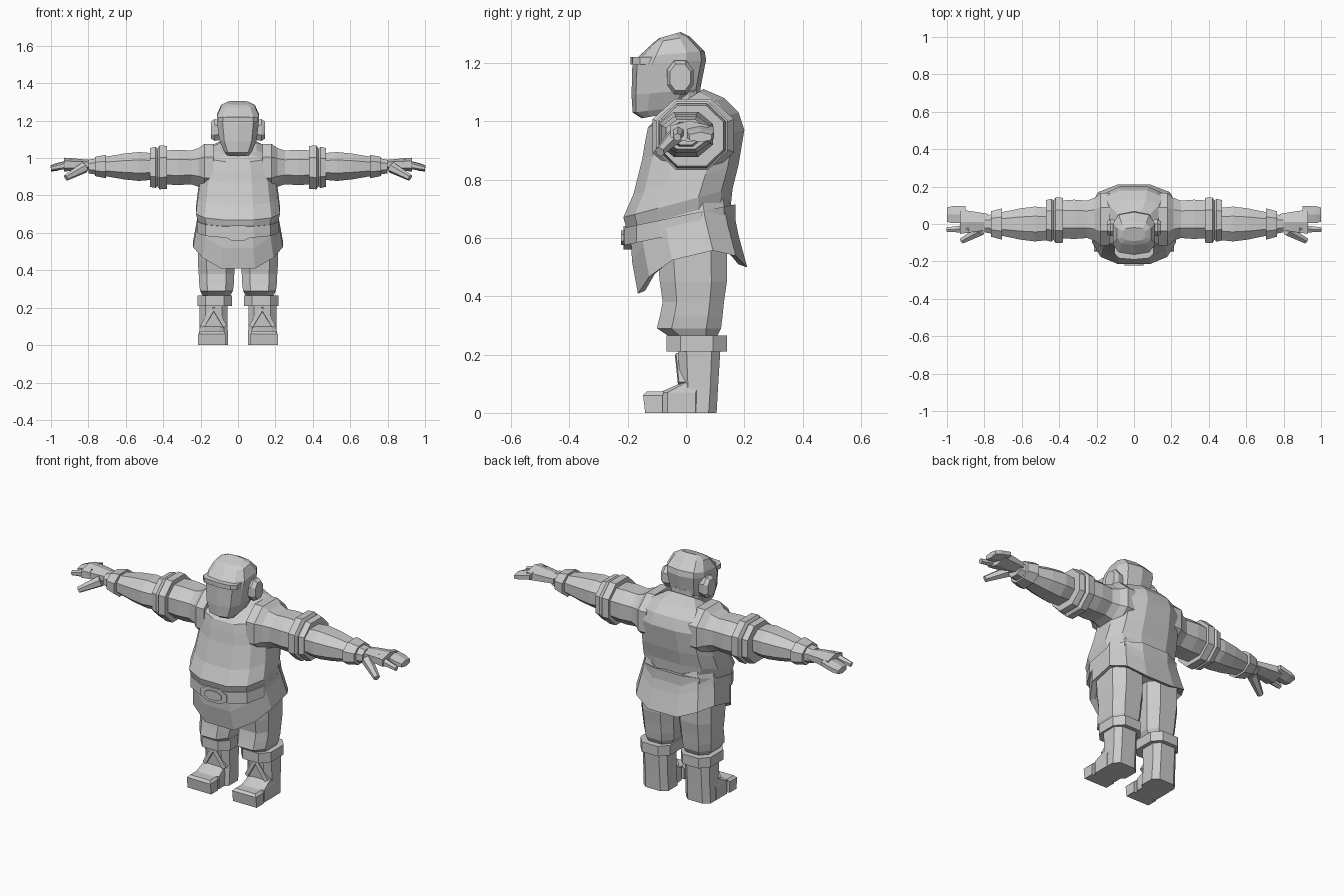
import bpy, bmesh, math
from mathutils import Vector

cube = bpy.data.objects.get("Cube")
if cube:
    bpy.data.objects.remove(cube, do_unlink=True)

colour = (0.6, 0.6, 0.6, 1)
grey = bpy.data.materials.new("plain grey")
grey.use_nodes = True
grey.diffuse_color = colour
grey.node_tree.nodes["Principled BSDF"].inputs["Base Color"].default_value = colour


def outline(sides, power):
    # Polygon with flat sides on its axes, squared off by a power below one
    points = []
    for index in range(sides):
        angle = math.tau * (index + 0.5) / sides
        c, s = math.cos(angle), math.sin(angle)
        points.append(Vector((math.copysign(abs(c) ** power, c),
                              math.copysign(abs(s) ** power, s))))
    widest = max(point.x for point in points)
    return [point / widest for point in points]


def loft(name, rings, mirror):
    # Skin a row of rings and cap both ends
    bm = bmesh.new()
    rows = [[bm.verts.new(point) for point in ring] for ring in rings]
    count = len(rows[0])
    for lower, upper in zip(rows, rows[1:]):
        for index in range(count):
            after = (index + 1) % count
            bm.faces.new((lower[index], lower[after], upper[after], upper[index]))
    bm.faces.new(reversed(rows[0]))
    bm.faces.new(rows[-1])
    bmesh.ops.recalc_face_normals(bm, faces=bm.faces)
    mesh = bpy.data.meshes.new(name)
    bm.to_mesh(mesh)
    bm.free()
    mesh.materials.append(grey)
    part = bpy.data.objects.new(name, mesh)
    bpy.context.collection.objects.link(part)
    if mirror:
        part.modifiers.new("mirror", 'MIRROR')


def stack(name, rows, centre=0, tilt=0, lift=0, sides=12, power=0.75):
    # Level sections (half width, front, back, height), raised by tilt at the
    # back and by lift at the sides; anything off centre is mirrored
    rings = []
    for half, front, back, height in rows:
        middle, depth = (front + back) / 2, (back - front) / 2
        rings.append([(centre + half * u, middle + depth * v, height + tilt * v + lift * u * u)
                      for u, v in outline(sides, power)])
    loft(name, rings, centre > 0)


def prism(name, half, front, back, heights, **options):
    stack(name, [(half, front, back, height) for height in heights], **options)


def limb(name, rows, y=0, z=0.95, flat=0.9, drop=0, sides=8):
    # Sections along the arm (distance out, radius), flattened in height
    start = rows[0][0]
    loft(name, [[(x, y + radius * u, z - drop * (x - start) + radius * flat * v)
                 for u, v in outline(sides, 0.9)] for x, radius in rows], True)


def rod(name, start, end, thick, thin, sides=6):
    # Straight tapering bar between two points
    start, end = Vector(start), Vector(end)
    turn = (end - start).to_track_quat('Z', 'Y')
    loft(name, [[point + turn @ (radius * corner).to_3d() for corner in outline(sides, 1)]
                for point, radius in ((start, thick), (end, thin))], True)


# Tunic with a full belly and a rounded back
stack("tunic", [
    (.2, -.19, .15, .63), (.225, -.215, .16, .72), (.215, -.18, .18, .8),
    (.2, -.15, .2, .92), (.19, -.14, .18, .98), (.17, -.13, .13, 1.03),
    (.1, -.1, .06, 1.06)], tilt=.05)
prism("neck", .08, -.08, .05, (1, 1.13))

# Belt, and a skirt that dips to a point at front and back
prism("belt", .22, -.21, .17, (.615, .675), tilt=.04)
stack("skirt", [
    (.2, -.19, .16, .65), (.22, -.185, .18, .55), (.24, -.165, .21, .44),
    (.21, -.14, .18, .45), (.16, -.1, .12, .53)], tilt=.045, lift=.1)

# Octagonal buckle with a raised centre
for name, size, face in (("buckle", .08, -.215), ("buckle_centre", .05, -.222)):
    loft(name, [[(size * u, y, .6 + size * v / 2) for u, v in outline(8, 0.9)]
                for y in (-.18, face)], False)

# Head with a square face, brow and ears
stack("head", [
    (.06, -.15, -.04, 1.02), (.075, -.18, 0, 1.04), (.1, -.183, .045, 1.1),
    (.112, -.18, .065, 1.2), (.112, -.16, .06, 1.23), (.09, -.11, .01, 1.28),
    (.06, -.09, -.02, 1.295)], tilt=.01, sides=10, power=.65)
prism("brow", .105, -.188, -.06, (1.195, 1.22), sides=10, power=.55)
limb("ear", [(.09, .04), (.125, .045), (.145, .035)], y=-.02, z=1.15, flat=1.3)

# Sleeve, folded cuff, forearm and wristband
limb("sleeve", [(.13, .14), (.18, .14), (.21, .115), (.25, .1), (.32, .105), (.4, .1)], y=.025)
limb("sleeve_cuff", [(.38, .12), (.42, .122), (.43, .105), (.44, .115), (.47, .108)],
     y=.02, flat=.96)
limb("forearm", [(.45, .085), (.53, .093), (.61, .083), (.72, .06), (.8, .044)],
     z=.955, flat=.83)
limb("wristband", [(.705, .084), (.765, .068)], z=.955, flat=.75)

# Hand with grouped fingers, forefinger and thumb
limb("palm", [(.78, .042), (.84, .052), (.93, .065)], y=.012, z=.965, flat=.5, sides=6)
limb("fingers", [(.9, .045), (.97, .046), (1, .038)], y=.05, z=.97, flat=.4, drop=.25, sides=6)
rod("forefinger", (.88, -.025, .97), (1, -.03, .945), .022, .012)
rod("thumb", (.82, -.035, .95), (.92, -.09, .895), .026, .015)

# Baggy trousers gathered under the knee
stack("trouser_leg", [
    (.1, -.1, .14, .56), (.1, -.09, .14, .45), (.095, -.08, .13, .38),
    (.093, -.09, .125, .33), (.088, -.1, .12, .29), (.065, -.04, .1, .25)],
      centre=.115, sides=8, power=.7)

# Boots with a folded top, instep and toe cap
prism("boot_cuff", .092, -.067, .14, (.21, .265), centre=.125, sides=8, power=.7)
stack("boot_shaft", [(.075, -.03, .12, .25), (.075, -.02, .11, .09), (.077, -.03, .105, 0)],
      centre=.13, sides=8, power=.6)
stack("boot_foot", [(.068, -.09, .06, 0), (.068, -.09, .06, .07), (.06, 0, .06, .11)],
      centre=.14, sides=8, power=.5)
stack("toe_cap", [(.073, -.14, -.08, 0), (.073, -.147, -.08, .06), (.06, -.135, -.075, .073)],
      centre=.14, sides=4)

# Crossed boot straps
for name, x in (("inner_strap", .07), ("outer_strap", .19)):
    rod(name, (.13, -.025, .2), (x, -.015, .1), .011, .011, sides=4)
